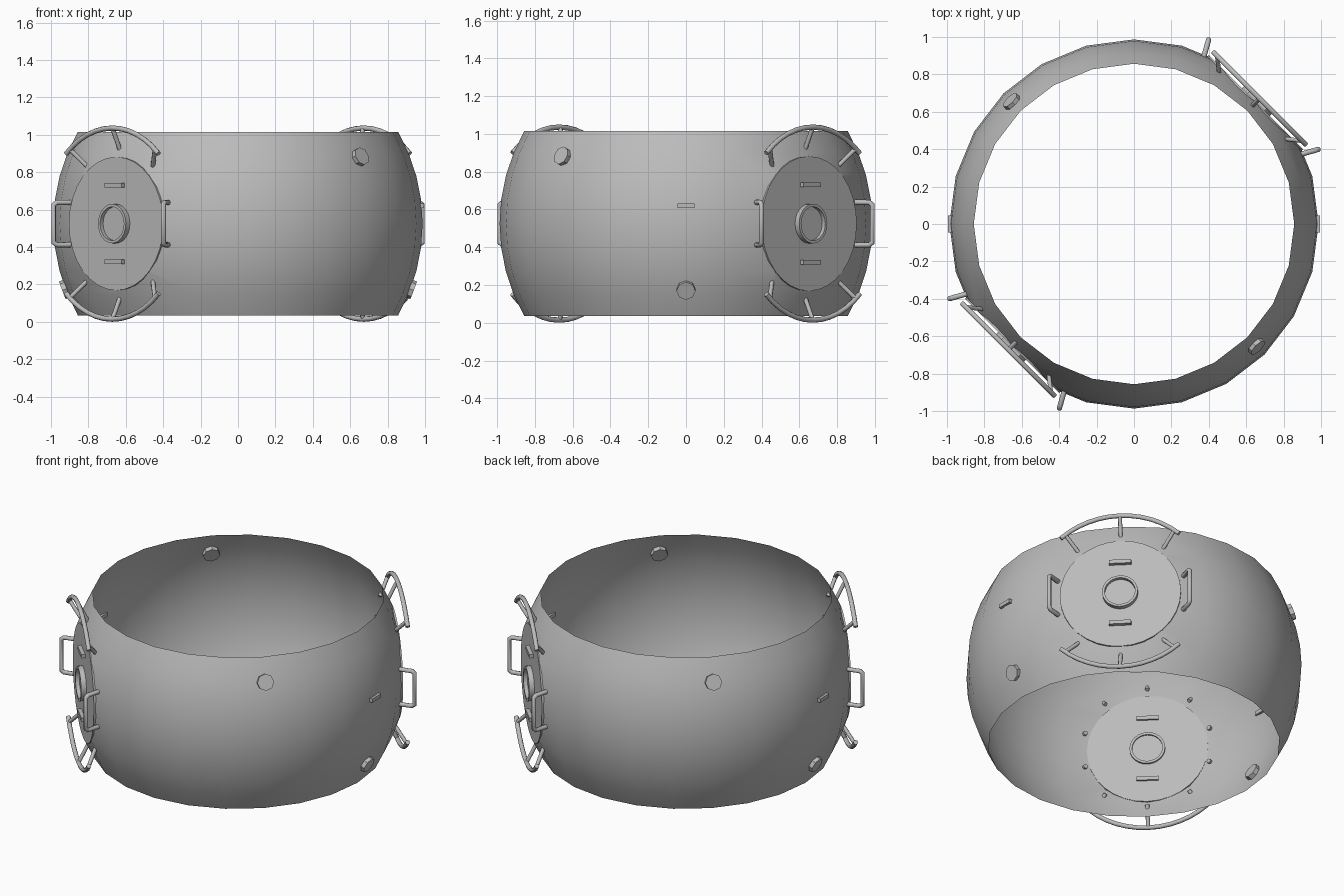
import bpy, bmesh, math
from mathutils import Matrix, Vector

if "Cube" in bpy.data.objects:
    bpy.data.objects.remove(bpy.data.objects["Cube"])

R, CZ = 0.987, 0.525          # sphere radius and height of its centre
grey = bpy.data.materials.new("light_grey")
grey.diffuse_color = (0.5, 0.5, 0.5, 1)
grey.use_nodes = True
grey.node_tree.nodes["Principled BSDF"].inputs["Base Color"].default_value = grey.diffuse_color


def finish(name, bm, matrix=Matrix(), angle=35):
    me = bpy.data.meshes.new(name)
    bm.to_mesh(me)
    bm.free()
    me.transform(matrix)
    me.materials.append(grey)
    ob = bpy.data.objects.new(name, me)
    bpy.context.collection.objects.link(ob)
    bpy.ops.object.select_all(action='DESELECT')
    ob.select_set(True)
    bpy.context.view_layer.objects.active = ob
    bpy.ops.object.shade_smooth_by_angle(angle=math.radians(angle))
    return ob


def frame(az, pitch=0.0):
    """Local x = sideways, y = up, z = outward from the sphere centre."""
    a = math.radians(az)
    n = Vector((math.cos(a), math.sin(a), 0))
    u = Vector((-math.sin(a), math.cos(a), 0))
    m = Matrix((u, (0, 0, 1), n)).transposed().to_4x4()
    return Matrix.Translation((0, 0, CZ)) @ m @ Matrix.Rotation(-pitch, 4, 'X')


def lathe(name, profile, n, matrix, closed=False):
    bm = bmesh.new()
    vs = [bm.verts.new((r, 0, z)) for r, z in profile]
    es = [bm.edges.new(p) for p in zip(vs, vs[1:])]
    if closed:
        es.append(bm.edges.new((vs[-1], vs[0])))
    bmesh.ops.spin(bm, geom=vs + es, cent=(0, 0, 0), axis=(0, 0, 1),
                   angle=math.tau, steps=n, use_duplicate=False)
    bmesh.ops.remove_doubles(bm, verts=bm.verts, dist=1e-5)
    bmesh.ops.recalc_face_normals(bm, faces=bm.faces)
    return finish(name, bm, matrix)


def box(name, size, pos, matrix):
    bm = bmesh.new()
    bmesh.ops.create_cube(bm, size=1, matrix=Matrix.Translation(pos) @ Matrix.Diagonal((*size, 1)))
    return finish(name, bm, matrix)


def rod(name, points, matrix, radius=0.014):
    cu = bpy.data.curves.new(name, 'CURVE')
    cu.dimensions = '3D'
    cu.bevel_depth, cu.bevel_resolution, cu.use_fill_caps = radius, 2, True
    sp = cu.splines.new('POLY')
    sp.points.add(len(points) - 1)
    for p, co in zip(sp.points, points):
        p.co = (*co, 1)
    tmp = bpy.data.objects.new(name, cu)
    bm = bmesh.new()
    me = tmp.to_mesh()
    bm.from_mesh(me)
    tmp.to_mesh_clear()
    bpy.data.objects.remove(tmp)
    bpy.data.curves.remove(cu)
    return finish(name, bm, matrix, 50)


# Barrel shell: a sphere band, with flat openings sliced off for the hatches
bm = bmesh.new()
ROWS, SEG = 8, 24
t = math.asin(0.49 / R)
rings = []
for j in range(ROWS + 1):
    e = -t + 2 * t * j / ROWS
    rings.append([bm.verts.new((R * math.cos(e) * math.cos(math.tau * i / SEG),
                                R * math.cos(e) * math.sin(math.tau * i / SEG),
                                CZ + R * math.sin(e))) for i in range(SEG)])
for a, b in zip(rings, rings[1:]):
    for i in range(SEG):
        k = (i + 1) % SEG
        bm.faces.new((a[i], a[k], b[k], b[i]))
for az in (45, 225):
    n = Vector((math.cos(math.radians(az)), math.sin(math.radians(az)), 0))
    bmesh.ops.bisect_plane(bm, geom=bm.verts[:] + bm.edges[:] + bm.faces[:],
                           plane_co=n * 0.919 + Vector((0, 0, CZ)), plane_no=n, clear_outer=True)
finish("shell", bm, angle=40)

for az in (45, 225):
    m = frame(az)
    # Hatch plate with a raised, glazed port
    lathe("hatch_plate", [(0, 0.908), (0.357, 0.908), (0.357, 0.922), (0, 0.922)], 32, m)
    lathe("port_ring", [(0.09, 0.895), (0.105, 0.895), (0.105, 0.953), (0.09, 0.953)], 24, m, True)
    lathe("port_pane", [(0, 0.905), (0.092, 0.905), (0.092, 0.93), (0, 0.93)], 24, m)
    for s in (-1, 1):
        # Grip bars above and below the port
        box("hatch_grip", (0.13, 0.024, 0.05), (0, s * 0.205, 0.921), m)
        # Curved rail on three posts
        arc = [math.radians(-43 + 86 * i / 12) for i in range(13)]
        rod("curved_rail", [(0.511 * math.sin(a), s * 0.511 * math.cos(a), 0.95) for a in arc], m)
        for deg in (-39, 0, 39):
            a = math.radians(deg)
            rod("rail_post", [(r * math.sin(a), s * r * math.cos(a), d)
                              for r, d in ((0.39, 0.89), (0.511, 0.95))], m, 0.012)
        # Straight side handle with chamfered corners
        half = [(0.362, 0.113, 0.885), (0.407, 0.113, 0.965), (0.415, 0.1, 0.98)]
        path = half + [(x, -y, z) for x, y, z in reversed(half)]
        rod("side_handle", [(s * x, y, z) for x, y, z in path], m)

# Stubby nozzles, upper pair between the hatches and lower pair at the sides
for az, h in ((-45, 0.355), (135, 0.355), (0, -0.35), (180, -0.35)):
    lathe("nozzle", [(0, 0.955), (0.05, 0.955), (0.05, 1.005), (0, 1.005)], 8,
          frame(az, math.asin(h / R)))

# Small ledges at the sides
for az in (0, 180):
    box("side_ledge", (0.09, 0.024, 0.03), (0, 0.095, 0.98), frame(az))
